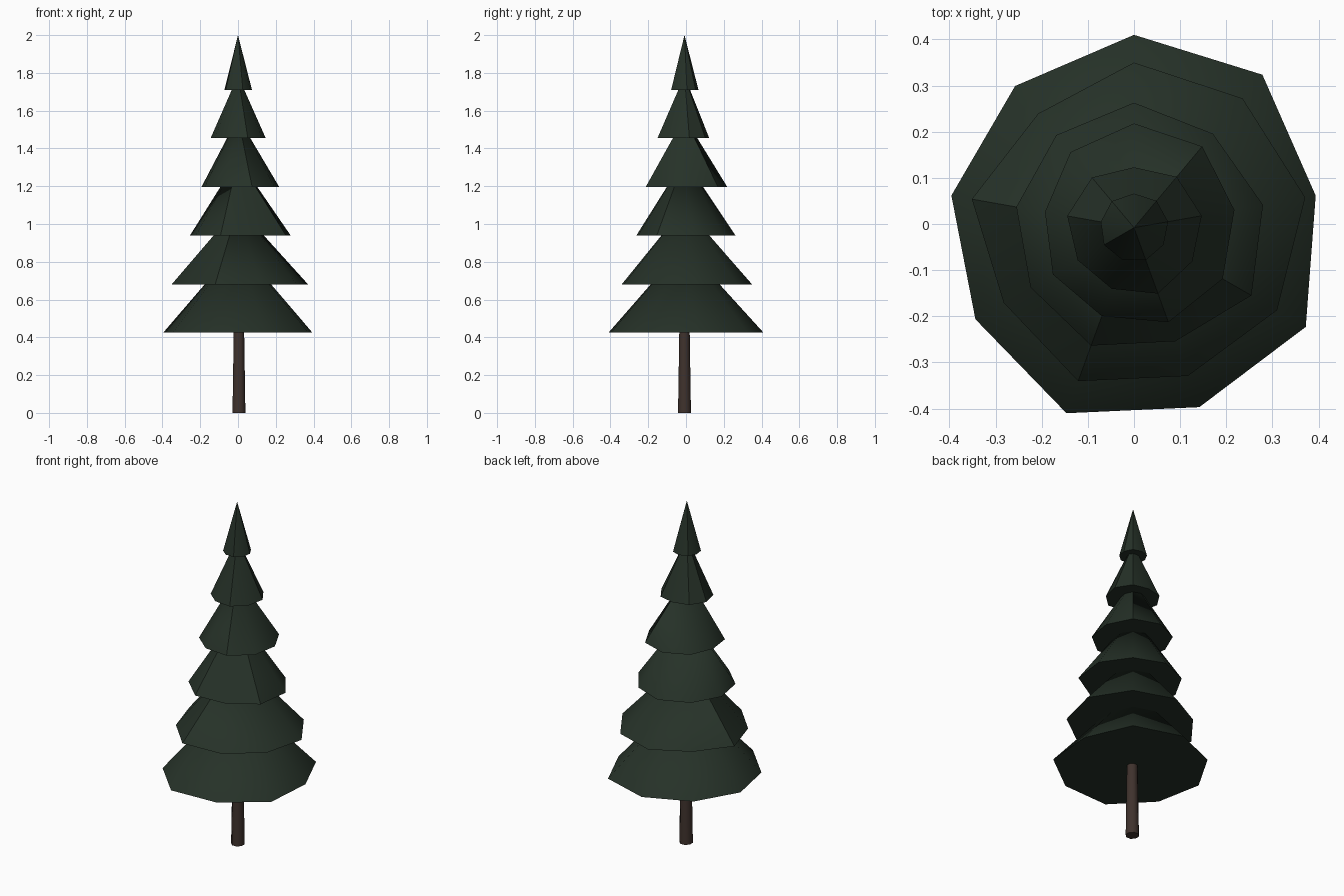
import bpy, math

if "Cube" in bpy.data.objects:
    bpy.data.objects.remove(bpy.data.objects["Cube"])

def material(name, rgb):
    m = bpy.data.materials.new(name)
    m.diffuse_color = (*rgb, 1)
    m.use_nodes = True
    m.node_tree.nodes["Principled BSDF"].inputs["Base Color"].default_value = m.diffuse_color
    return m

needles = material("dark_green_needles", (0.019, 0.031, 0.021))
bark = material("dark_brown_bark", (0.050, 0.032, 0.026))
CX, CY = 0.0, -0.008          # tree axis

def finish(name, verts, faces, mat, angle):
    me = bpy.data.meshes.new(name)
    me.from_pydata(verts, [], faces)
    me.materials.append(mat)
    ob = bpy.data.objects.new(name, me)
    bpy.context.collection.objects.link(ob)
    bpy.ops.object.select_all(action='DESELECT')
    ob.select_set(True)
    bpy.context.view_layer.objects.active = ob
    bpy.ops.object.shade_smooth_by_angle(angle=math.radians(angle))

def tier(name, z, top, radii):
    """Uneven nine-sided cone with a flat underside."""
    n = len(radii)
    verts = []
    for i, r in enumerate(radii):
        a = math.radians(10 + 360 * i / n)
        verts.append((CX + r * math.cos(a), CY + r * math.sin(a), z))
    verts.append((CX, CY, top))
    faces = [(i, (i + 1) % n, n) for i in range(n)]
    faces.append(tuple(reversed(range(n))))
    finish(name, verts, faces, needles, 38)

# Branch tiers, bottom to top: base height, tip height, rim radii
tiers = [
    (0.425, 0.885, (.400, .433, .418, .401, .402, .397, .428, .414, .430)),
    (0.680, 1.090, (.377, .366, .358, .323, .357, .326, .354, .342, .358)),
    (0.938, 1.345, (.284, .266, .271, .262, .259, .259, .272, .262, .294)),
    (1.197, 1.565, (.221, .230, .226, .214, .196, .203, .204, .218, .222)),
    (1.455, 1.785, (.149, .144, .131, .142, .147, .141, .141, .152, .146)),
    (1.710, 2.000, (.075, .076, .074, .075, .073, .075, .074, .075, .074)),
]
for k, (z, top, radii) in enumerate(tiers):
    tier(f"branch_tier_{k + 1}", z, top, radii)

# Tapered trunk
N = 8
ring = [(math.cos(math.tau * (i + .5) / N), math.sin(math.tau * (i + .5) / N)) for i in range(N)]
verts = [(0.005 + r * c, CY + r * s, z) for z, r in ((0, .037), (0.6, .027)) for c, s in ring]
faces = [(i, (i + 1) % N, N + (i + 1) % N, N + i) for i in range(N)]
faces += [tuple(reversed(range(N))), tuple(range(N, 2 * N))]
finish("trunk", verts, faces, bark, 50)
